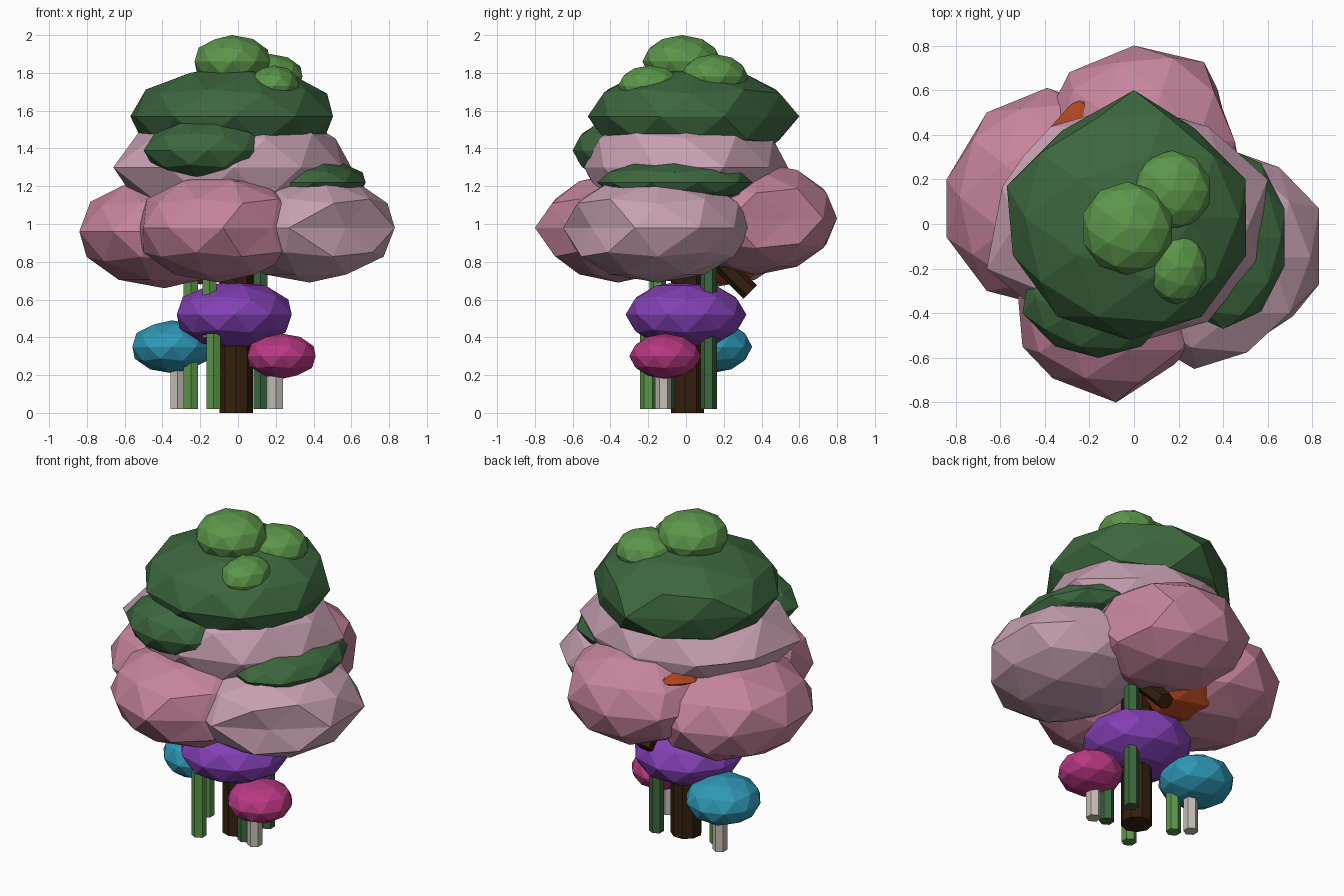
import bpy
from mathutils import Vector, Matrix

cube = bpy.data.objects.get("Cube")
if cube:
    bpy.data.objects.remove(cube, do_unlink=True)


def material(name, red, green, blue):
    """Flat colour given in display values, stored as linear values."""
    linear = [((c / 255 + 0.055) / 1.055) ** 2.4 for c in (red, green, blue)]
    mat = bpy.data.materials.new(name)
    mat.use_nodes = True
    mat.diffuse_color = (*linear, 1)
    shader = mat.node_tree.nodes["Principled BSDF"]
    shader.inputs["Base Color"].default_value = mat.diffuse_color
    return mat


dark_green = material("dark_green", 60, 103, 62)
leaf_green = material("leaf_green", 92, 150, 74)
pale_pink = material("pale_pink", 200, 160, 178)
pink = material("pink", 198, 132, 157)
purple = material("purple", 132, 64, 182)
blue = material("blue", 46, 152, 182)
magenta = material("magenta", 186, 56, 132)
brown = material("dark_brown", 52, 31, 12)
grey = material("warm_grey", 196, 189, 181)
orange = material("orange", 176, 70, 34)


def blob(name, mat, centre, radii, corners=()):
    """Faceted foliage ball; each corner drags the nearest rim vertex to (x, y)."""
    bpy.ops.mesh.primitive_ico_sphere_add(subdivisions=2, radius=1)
    ball = bpy.context.object
    ball.name = name
    mesh = ball.data
    mesh.materials.append(mat)
    mesh.transform(Matrix.Translation(centre) @ Matrix.Diagonal((*radii, 1)))
    for x, y in corners:
        target = Vector((x, y, centre[2]))
        nearest = min(mesh.vertices, key=lambda vert: (vert.co - target).length)
        nearest.co = target


def stem(name, mat, start, end, radius=0.043, sides=6):
    """Faceted straight stem between two points."""
    start, end = Vector(start), Vector(end)
    axis = end - start
    bpy.ops.mesh.primitive_cylinder_add(vertices=sides, radius=radius, depth=axis.length)
    post = bpy.context.object
    post.name = name
    post.data.materials.append(mat)
    turn = axis.to_track_quat("Z", "Y").to_matrix().to_4x4()
    post.data.transform(Matrix.Translation((start + end) / 2) @ turn)


def upright(name, mat, x, y, top, bottom=0.02):
    """Vertical stem."""
    stem(name, mat, (x, y, bottom), (x, y, top))


# Top crown and its bright tufts
blob("crown", dark_green, (-0.02, 0.03, 1.57), (0.55, 0.55, 0.27),
     [(0, 0.6), (-0.57, 0.17), (0.5, 0.2), (0.27, 0.43), (-0.32, 0.42)])
blob("top_tuft", leaf_green, (-0.03, -0.02, 1.86), (0.21, 0.21, 0.14))
blob("back_tuft", leaf_green, (0.17, 0.15, 1.78), (0.18, 0.18, 0.12))
blob("front_tuft", leaf_green, (0.19, -0.19, 1.73), (0.14, 0.17, 0.11))
blob("side_tuft", leaf_green, (-0.31, 0.05, 1.73), (0.05, 0.06, 0.04))

# Middle tier with dark leaves breaking through
blob("middle_foliage", pale_pink, (-0.02, 0, 1.3), (0.6, 0.54, 0.34),
     [(-0.66, -0.2), (-0.5, 0.3), (0.6, 0.2)])
blob("front_leaves", dark_green, (-0.16, -0.33, 1.39), (0.33, 0.27, 0.17),
     [(-0.5, -0.4), (0.17, -0.4)])
blob("side_leaves", dark_green, (0.4, -0.06, 1.22), (0.29, 0.41, 0.12))

# Lower ring of blossom
blob("front_blossom", pink, (-0.1, -0.36, 0.98), (0.45, 0.41, 0.29),
     [(-0.08, -0.8), (-0.5, -0.55), (0.18, -0.63)])
blob("left_blossom", pale_pink, (0.38, -0.15, 0.98), (0.46, 0.5, 0.29),
     [(0.83, 0.07), (0.83, -0.27), (0.57, -0.5), (0.27, -0.65)])
blob("right_blossom", pink, (-0.39, 0.12, 0.96), (0.46, 0.49, 0.3),
     [(-0.84, 0.2), (-0.84, -0.06), (-0.66, -0.3), (-0.66, 0.5)])
blob("back_blossom", pink, (0.05, 0.37, 1.03), (0.45, 0.44, 0.3),
     [(0, 0.8), (0.38, 0.56), (-0.29, 0.68)])
blob("inner_foliage", orange, (-0.2, 0.2, 0.93), (0.29, 0.29, 0.25))
blob("inner_leaf", orange, (-0.2, 0.4, 1.2), (0.14, 0.17, 0.04),
     [(-0.37, 0.44), (-0.15, 0.59)])

# Small shrubs
blob("purple_shrub", purple, (-0.02, 0, 0.52), (0.32, 0.32, 0.18))
blob("blue_shrub", blue, (-0.35, 0.13, 0.35), (0.22, 0.22, 0.14))
blob("magenta_shrub", magenta, (0.23, -0.11, 0.3), (0.19, 0.19, 0.12))

# Trunk, branch and stems
stem("trunk", brown, (-0.01, 0.01, 0), (-0.01, 0.01, 0.85), radius=0.09, sides=9)
stem("branch", brown, (0.05, 0.15, 0.83), (0.05, 0.34, 0.64), radius=0.05)
upright("front_green_stem", leaf_green, -0.13, -0.2, top=0.42)
upright("tall_green_stem", leaf_green, -0.15, -0.15, top=0.8, bottom=0.4)
upright("side_green_stem", leaf_green, -0.25, 0.05, top=0.8)
upright("back_dark_stem", dark_green, 0.12, 0.12, top=0.8)
upright("front_dark_stem", dark_green, 0.12, -0.1, top=0.5)
upright("blue_shrub_stem", grey, -0.32, 0.12, top=0.35)
upright("magenta_shrub_stem", grey, 0.2, -0.12, top=0.3)
